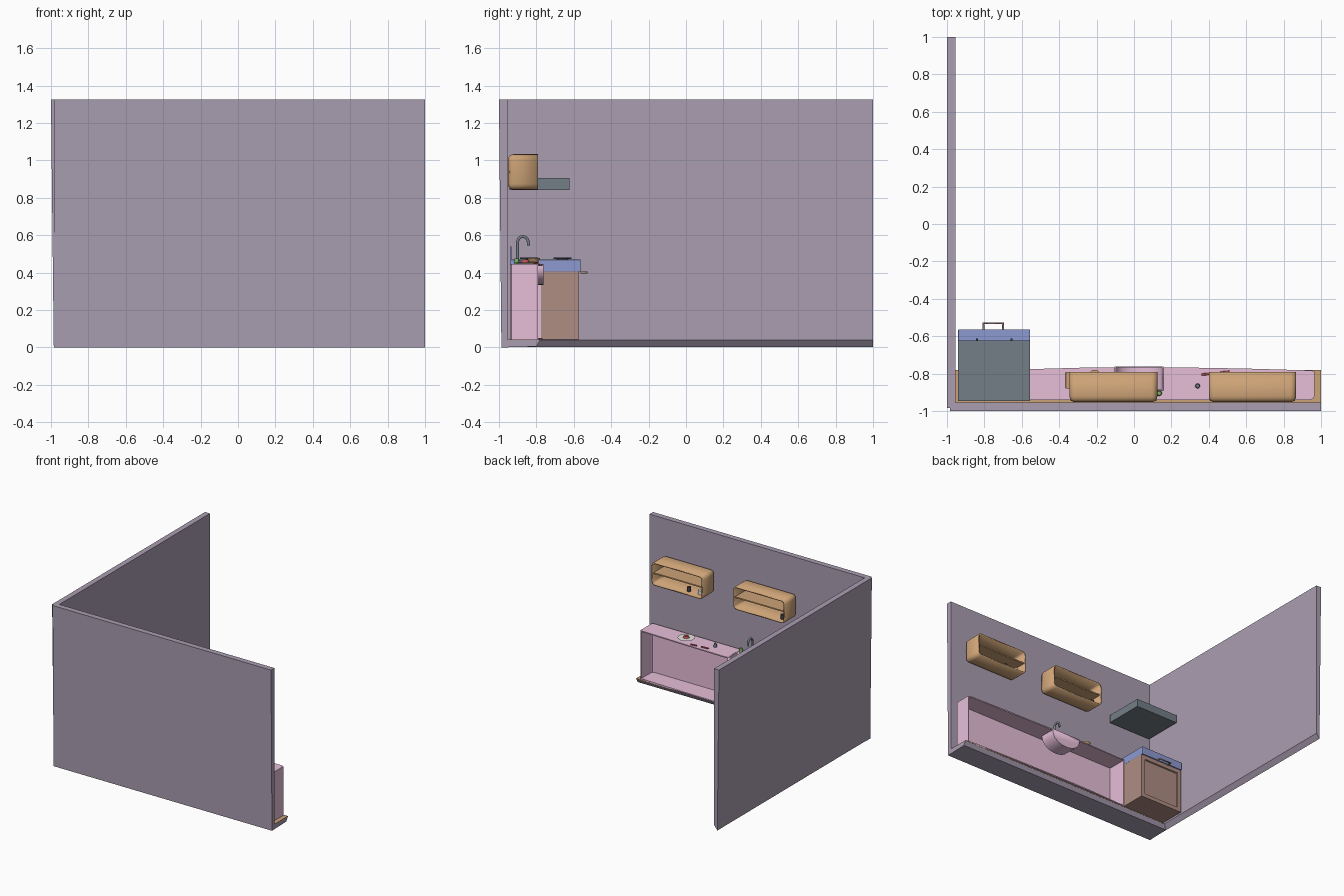
import bpy, bmesh, math
from mathutils import Vector, Matrix

if "Cube" in bpy.data.objects:
    bpy.data.objects.remove(bpy.data.objects["Cube"])


def mat(name, r, g, b):
    m = bpy.data.materials.new(name)
    m.diffuse_color = (r, g, b, 1)
    m.use_nodes = True
    m.node_tree.nodes["Principled BSDF"].inputs["Base Color"].default_value = m.diffuse_color
    return m


PURPLE = mat("wall_purple", .40, .34, .44)
PINK = mat("cabinet_pink", .80, .52, .70)
TAN = mat("wood_tan", .60, .36, .18)
GREY = mat("steel_grey", .17, .21, .24)
BLUE = mat("stove_blue", .27, .32, .63)
BROWN = mat("oven_brown", .43, .27, .23)
DARK = mat("dark", .05, .05, .06)
RED = mat("red", .5, .08, .08)
GREEN = mat("green", .2, .45, .12)
WHITE = mat("white", .8, .78, .75)


def make(name, bm, m):
    me = bpy.data.meshes.new(name)
    bm.to_mesh(me)
    bm.free()
    o = bpy.data.objects.new(name, me)
    bpy.context.collection.objects.link(o)
    if m:
        me.materials.append(m)
    return o


def smooth(o):
    bpy.ops.object.select_all(action='DESELECT')
    o.select_set(True)
    bpy.context.view_layer.objects.active = o
    bpy.ops.object.shade_smooth_by_angle()


def cube(lo, hi):
    bm = bmesh.new()
    bmesh.ops.create_cube(bm, size=1)
    lo, hi = Vector(lo), Vector(hi)
    bm.transform(Matrix.Translation((lo + hi) / 2) @ Matrix.Diagonal((*(hi - lo), 1)))
    bm.normal_update()
    return bm


def box(name, lo, hi, m, bevel=0):
    bm = cube(lo, hi)
    if bevel:
        bmesh.ops.bevel(bm, geom=bm.edges[:], offset=bevel, segments=2, profile=.5, affect='EDGES')
    return make(name, bm, m)


# profile extruded along an axis; optionally drop faces pointing one way
def prism(name, pts, axis, lo, hi, m, open_dir=None, limit=.8):
    put = {'x': lambda a, b, t: (t, a, b), 'y': lambda a, b, t: (a, t, b),
           'z': lambda a, b, t: (a, b, t)}[axis]
    bm = bmesh.new()
    A = [bm.verts.new(put(a, b, lo)) for a, b in pts]
    B = [bm.verts.new(put(a, b, hi)) for a, b in pts]
    n = len(pts)
    bm.faces.new(A)
    bm.faces.new(B)
    for i in range(n):
        bm.faces.new((A[i], A[(i + 1) % n], B[(i + 1) % n], B[i]))
    bmesh.ops.recalc_face_normals(bm, faces=bm.faces[:])
    if open_dir:
        gone = [f for f in bm.faces if f.normal.dot(Vector(open_dir)) > limit]
        bmesh.ops.delete(bm, geom=gone, context='FACES')
    return make(name, bm, m)


def shell(o, t):
    s = o.modifiers.new("thickness", 'SOLIDIFY')
    s.thickness = t
    s.offset = -1


def cyl(name, c, r, h, m, r2=None, seg=20):
    bm = bmesh.new()
    bmesh.ops.create_cone(bm, cap_ends=True, segments=seg, radius1=r,
                          radius2=r if r2 is None else r2, depth=h)
    bm.transform(Matrix.Translation((c[0], c[1], c[2] + h / 2)))
    o = make(name, bm, m)
    smooth(o)
    return o


def tube(name, pts, r, m):
    cu = bpy.data.curves.new(name, 'CURVE')
    cu.dimensions = '3D'
    cu.bevel_depth = r
    cu.bevel_resolution = 3
    cu.use_fill_caps = True
    s = cu.splines.new('POLY')
    s.points.add(len(pts) - 1)
    for p, c in zip(s.points, pts):
        p.co = (*c, 1)
    o = bpy.data.objects.new(name, cu)
    bpy.context.collection.objects.link(o)
    cu.materials.append(m)


# walls and floor strip
prism("back_wall", [(-.955, 1.325), (-1, 1.325), (-.987, 0), (-.8, .005), (-.78, .04), (-.955, .04)],
      'x', -.985, 1, PURPLE)
prism("left_wall", [(-1, 1.325), (-.955, 1.325), (-.955, .04), (-.985, .003)], 'y', -.985, 1, PURPLE)
box("floor_strip", (-.955, -.955, .038), (1, -.78, .042), TAN)

# open-fronted counter with slightly bowed front
counter = prism("counter", [(-.555, -.94), (.945, -.94), (.959, -.934), (.965, -.92), (.965, -.79), (.95, -.783),
                            (.6, -.773), (.2, -.766), (-.2, -.766), (-.555, -.776)],
                'z', .042, .445, PINK, (0, 1, 0))
shell(counter, .009)

# sink bowl hung in the counter
SX, SR = .027, .13
cut = box("sink_cutter", (SX - SR + .008, -.885, .40), (SX + SR - .008, -.74, .5), None)
cut.hide_render = True
cut.hide_viewport = True
b = counter.modifiers.new("sink_hole", 'BOOLEAN')
b.object = cut
b.operation = 'DIFFERENCE'
arc = [(SX - SR, .447)]
for i in range(17):
    a = math.pi + math.pi * i / 16
    arc.append((SX + SR * math.cos(a), .425 + .09 * math.sin(a)))
arc.append((SX + SR, .447))
sink = prism("sink", arc, 'y', -.89, -.762, PINK, (0, 0, 1))
shell(sink, .009)
smooth(sink)

# faucet
neck = [(SX, -.9, .445), (SX, -.9, .56)]
neck += [(SX, -.872 - .028 * math.cos(math.pi * i / 10), .565 + .028 * math.sin(math.pi * i / 10)) for i in range(11)]
neck.append((SX, -.842, .545))
tube("faucet", neck, .008, GREY)
cyl("faucet_base", (SX, -.9, .445), .014, .02, GREY)
for s in (-1, 1):
    cyl("tap", (SX + s * .045, -.905, .445), .008, .025, GREY)

# stove
bm = cube((-.94, -.94, .042), (-.555, -.572, .405))
front = [f for f in bm.faces if f.normal.y > .9]
bmesh.ops.inset_region(bm, faces=front, thickness=.045, depth=0)
bmesh.ops.inset_region(bm, faces=front, thickness=.006, depth=-.01)
make("oven_body", bm, BROWN)
box("stove_top", (-.94, -.94, .405), (-.555, -.563, .47), BLUE, .004)
box("stove_back_panel", (-.94, -.942, .43), (-.555, -.932, .54), BLUE)
tube("oven_handle", [(-.805, -.565, .40), (-.805, -.53, .40), (-.7, -.53, .40), (-.7, -.565, .40)], .006, BROWN)
for x in (-.84, -.655):
    for y in (-.66, -.84):
        cyl("burner", (x, y, .47), .032, .006, DARK)
        for k in (0, 1):
            dx, dy = (.048, .005) if k else (.005, .048)
            box("burner_grate", (x - dx, y - dy, .474), (x + dx, y + dy, .482), DARK)

# hood
box("range_hood", (-.94, -.945, .843), (-.555, -.622, .907), GREY)

# wall shelves: rounded, open to the room
for x0, x1 in ((-.345, .125), (.4, .867)):
    bm = cube((x0, -.953, .843), (x1, -.792, 1.033))
    front = [f for f in bm.faces if f.normal.y > .9]
    keep = set(front[0].edges)
    bmesh.ops.bevel(bm, geom=[e for e in bm.edges if e not in keep], offset=.032,
                    segments=4, profile=.5, affect='EDGES')
    bm.normal_update()
    bmesh.ops.delete(bm, geom=[f for f in bm.faces if f.normal.y > .9], context='FACES')
    o = make("wall_shelf", bm, TAN)
    shell(o, .012)
    smooth(o)
    box("shelf_board", (x0 + .006, -.945, .933), (x1 - .006, -.80, .943), TAN)
for x, m in ((.56, DARK), (.46, WHITE), (-.29, DARK)):
    cyl("jar", (x, -.84, .855), .016, .035, m)

# things on the counter
cyl("plate", (.6, -.86, .445), .04, .01, WHITE, .065)
cyl("food", (.6, -.86, .452), .025, .018, RED, .015)
box("cutting_board", (-.365, -.88, .445), (-.2, -.79, .458), TAN, .003)
cyl("bowl", (-.21, -.815, .458), .025, .02, TAN, .035)
cyl("shaker", (.34, -.866, .445), .013, .03, GREY, .010)
tube("knife", [(.36, -.805, .45), (.42, -.80, .45)], .006, RED)
tube("fork", [(.46, -.795, .45), (.51, -.79, .45)], .006, RED)
cyl("soap", (.135, -.905, .445), .014, .03, GREEN, .011)
